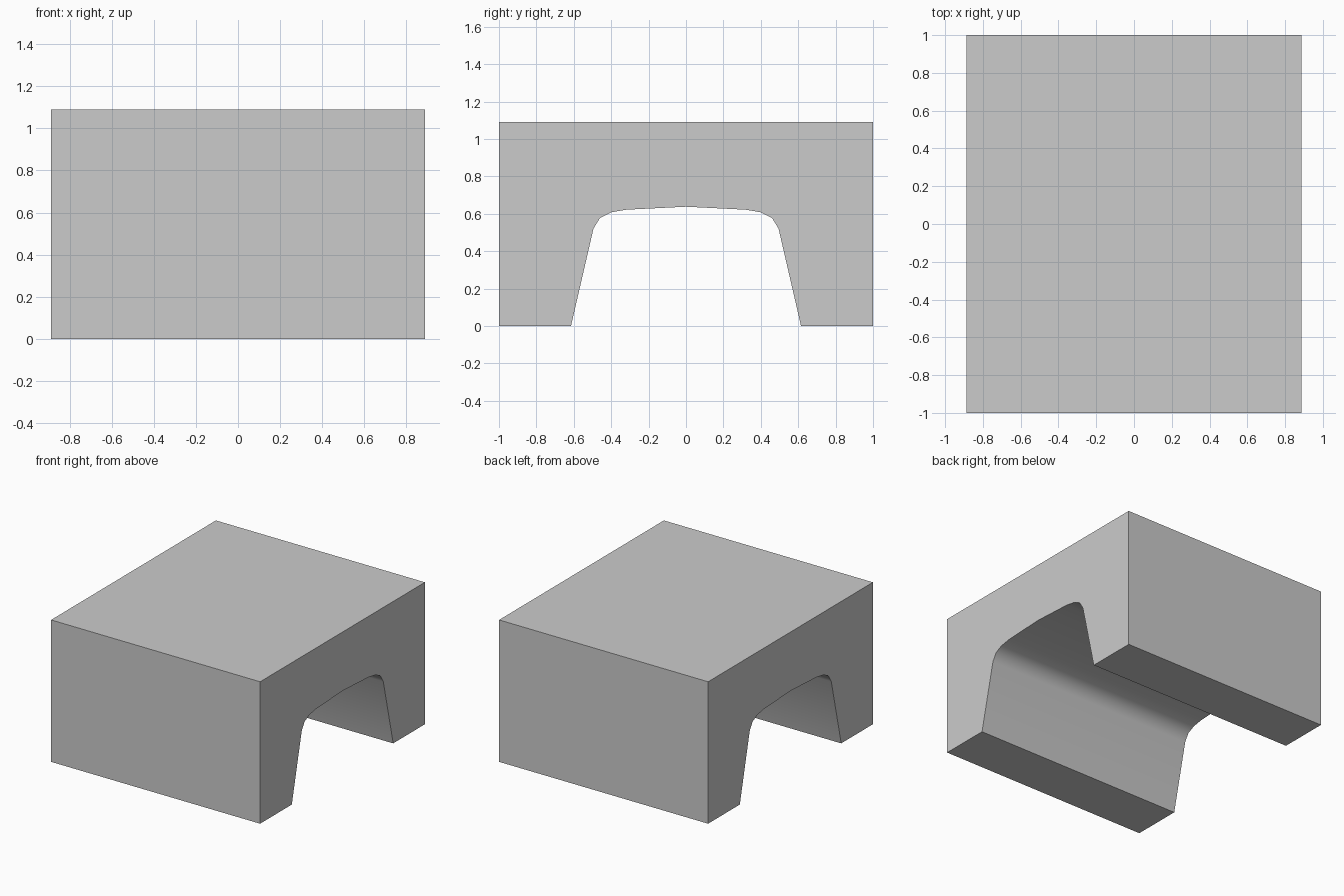
import bpy, bmesh, math

if "Cube" in bpy.data.objects:
    bpy.data.objects.remove(bpy.data.objects["Cube"])

HALF_X, HALF_Y, TOP = 0.888, 1.0, 1.09

# Left half of the arch opening (y, z), from the floor to the crown
half_arch = [(-0.615, 0), (-0.495, 0.52), (-0.46, 0.578), (-0.40, 0.608),
             (-0.32, 0.622), (-0.20, 0.628)]
arch = half_arch + [(0, 0.638)] + [(-y, z) for y, z in reversed(half_arch)]

# Full bridge section: outer block with the arch cut out of its underside
section = [(-HALF_Y, 0)] + arch + [(HALF_Y, 0), (HALF_Y, TOP), (-HALF_Y, TOP)]

# Extrude the section along x
bm = bmesh.new()
face = bm.faces.new([bm.verts.new((-HALF_X, y, z)) for y, z in section])
result = bmesh.ops.extrude_face_region(bm, geom=[face], use_keep_orig=True)
moved = [v for v in result["geom"] if isinstance(v, bmesh.types.BMVert)]
bmesh.ops.translate(bm, verts=moved, vec=(2 * HALF_X, 0, 0))
bmesh.ops.recalc_face_normals(bm, faces=bm.faces[:])

mesh = bpy.data.meshes.new("arched_block")
bm.to_mesh(mesh)
bm.free()
block = bpy.data.objects.new("arched_block", mesh)
bpy.context.collection.objects.link(block)

# Smooth the arch, keep the block edges sharp
bpy.context.view_layer.objects.active = block
block.select_set(True)
bpy.ops.object.shade_smooth_by_angle(angle=math.radians(35))
